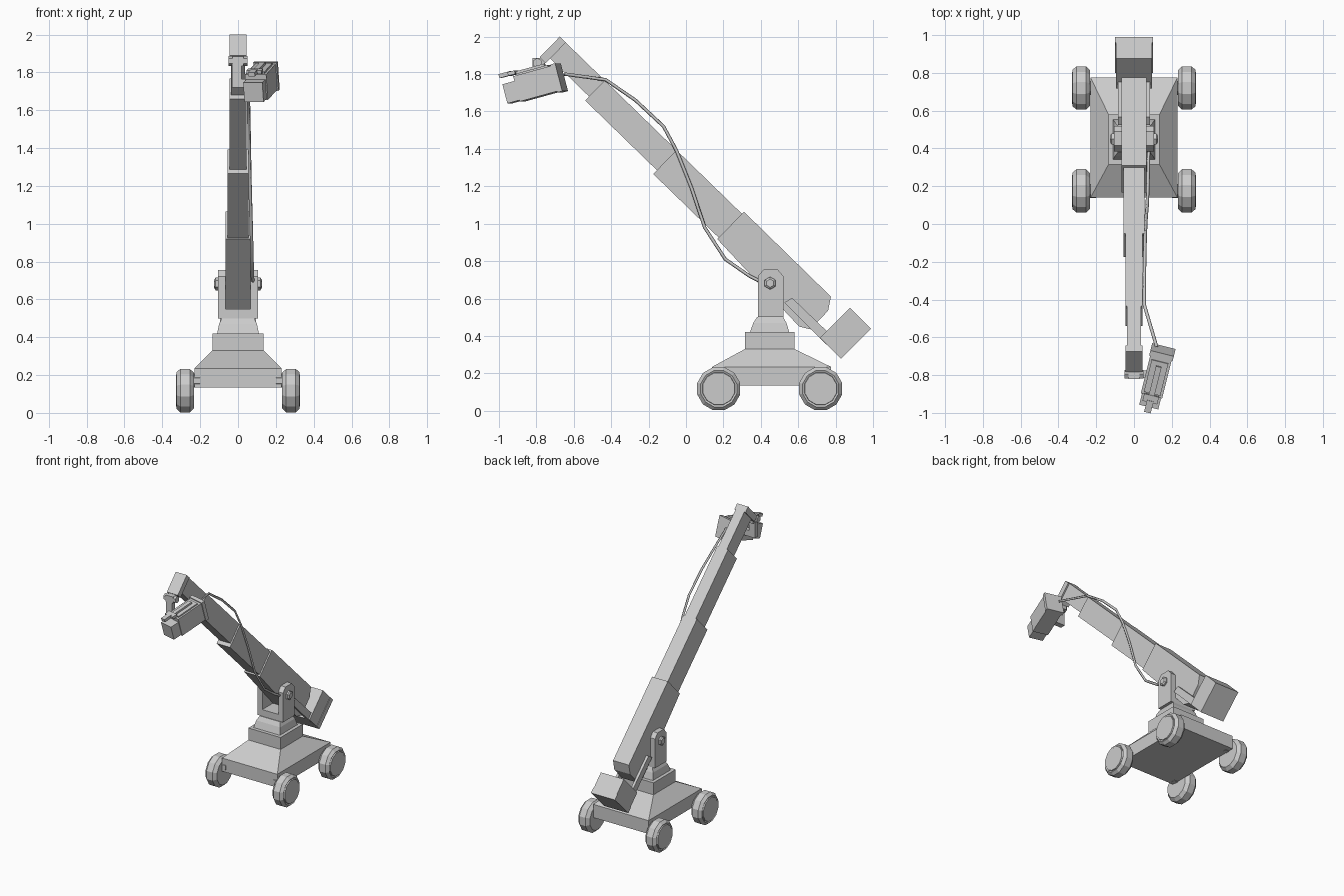
import bpy, bmesh, math
from mathutils import Matrix, Vector

if "Cube" in bpy.data.objects:
    bpy.data.objects.remove(bpy.data.objects["Cube"], do_unlink=True)

GREY = (0.6, 0.6, 0.6, 1)
mat = bpy.data.materials.new("plain grey")
mat.use_nodes = True
mat.diffuse_color = GREY
mat.node_tree.nodes["Principled BSDF"].inputs["Base Color"].default_value = GREY


def finish(name, bm, matrix=None):
    bmesh.ops.recalc_face_normals(bm, faces=bm.faces)
    mesh = bpy.data.meshes.new(name)
    bm.to_mesh(mesh)
    bm.free()
    mesh.materials.append(mat)
    ob = bpy.data.objects.new(name, mesh)
    bpy.context.collection.objects.link(ob)
    if matrix:
        ob.matrix_world = matrix
    return ob


def loft(name, rings, matrix=None):
    """Skin a list of equal-length point rings and cap both ends."""
    bm = bmesh.new()
    rows = [[bm.verts.new(p) for p in ring] for ring in rings]
    n = len(rows[0])
    for a, b in zip(rows, rows[1:]):
        for i in range(n):
            j = (i + 1) % n
            bm.faces.new((a[i], a[j], b[j], b[i]))
    bm.faces.new(rows[0])
    bm.faces.new(rows[-1])
    return finish(name, bm, matrix)


def prism(name, profile, x0, x1):
    """Extrude a (y, z) side profile across x."""
    return loft(name, [[(x, y, z) for y, z in profile] for x in (x0, x1)])


def rect(hx, y0, y1, z):
    return [(-hx, y0, z), (hx, y0, z), (hx, y1, z), (-hx, y1, z)]


def box(name, x, y, z, matrix=None):
    corners = [[(x[0], y[0], h), (x[1], y[0], h), (x[1], y[1], h), (x[0], y[1], h)] for h in z]
    return loft(name, corners, matrix)


def lathe(name, profile, y, z, sides):
    """Turn (x, radius) pairs about an axis parallel to x."""
    rings = []
    for x, r in profile:
        angles = [math.tau * (i + 0.5) / sides for i in range(sides)]
        rings.append([(x, y + r * math.cos(a), z + r * math.sin(a)) for a in angles])
    return loft(name, rings)


# Wheeled base, turntable and neck
loft("chassis", [rect(0.23, 0.14, 0.775, 0.135), rect(0.23, 0.14, 0.775, 0.235),
                 rect(0.135, 0.315, 0.58, 0.33)])
box("turntable", (-0.135, 0.135), (0.315, 0.58), (0.33, 0.42))
loft("neck", [rect(0.11, 0.342, 0.552, 0.42), rect(0.1, 0.36, 0.537, 0.47),
              rect(0.085, 0.38, 0.52, 0.5)])

# Wheels with raised hubs
for side, s in (("left", 1), ("right", -1)):
    for end, y in (("front", 0.175), ("back", 0.72)):
        tyre = [(0.232, 0.096), (0.255, 0.119), (0.305, 0.119), (0.325, 0.1),
                (0.32, 0.09), (0.328, 0.088)]
        lathe(f"{end}_{side}_wheel", [(s * x, r) for x, r in tyre], y, 0.118, 12)
        lathe(f"{end}_{side}_axle", [(s * 0.2, 0.04), (s * 0.24, 0.04)], y, 0.17, 8)

# Yoke and pivot bolts
box("yoke_base", (-0.106, 0.106), (0.385, 0.52), (0.5, 0.55))
prong = [(0.385, 0.55), (0.385, 0.72), (0.415, 0.755), (0.49, 0.755), (0.52, 0.72), (0.52, 0.55)]
for side, s in (("left", 1), ("right", -1)):
    prism(f"{side}_yoke_prong", prong, s * 0.067, s * 0.106)
    lathe(f"{side}_pivot_bolt", [(s * 0.1, 0.034), (s * 0.118, 0.034), (s * 0.126, 0.022)],
          0.45, 0.682, 6)

# Telescopic boom: each section is slimmer, all flush along the top
prism("boom_section_1", [(0.31, 1.064), (0.775, 0.61), (0.76, 0.535), (0.665, 0.435),
                         (0.605, 0.45), (0.167, 0.918)], -0.066, 0.066)
slope = Vector((-0.717, 0.697))
down = Vector((-0.697, -0.717))
tip = Vector((-0.675, 2.0))


def along(back, depth):
    return tuple(tip - slope * back + down * depth)


for number, front, back, depth, half in ((2, 0.87, 1.5, 0.178, 0.056),
                                         (3, 0.335, 1.1, 0.15, 0.046),
                                         (4, 0.01, 0.6, 0.12, 0.036)):
    prism(f"boom_section_{number}", [along(front, 0), along(back, 0), along(back, depth),
                                     along(front, depth)], -half, half)
# Slightly deeper collars give the sections their front caps
prism("tip_plate", [along(0, 0), along(0.045, 0), along(0.045, 0.155), along(0, 0.155)],
      -0.046, 0.046)

# Counterweight on two side bars
for side, s in (("left", 1), ("right", -1)):
    prism(f"{side}_weight_bar", [(0.525, 0.578), (0.567, 0.604), (0.79, 0.39), (0.75, 0.355)],
          s * 0.066, s * 0.085)
prism("counterweight", [(0.877, 0.551), (0.99, 0.438), (0.829, 0.278), (0.717, 0.39)],
      -0.096, 0.096)
prism("counterweight_lip", [(0.96, 0.468), (0.99, 0.438), (0.829, 0.278), (0.8, 0.308)],
      -0.1, 0.1)

# Hanging mount under the boom tip
box("mount_block", (-0.03, 0.03), (-0.82, -0.755), (1.835, 1.885))
box("mount_post", (-0.032, 0.018), (-0.815, -0.775), (1.72, 1.85))
box("mount_foot", (-0.032, 0.08), (-0.815, -0.775), (1.72, 1.765))
for side, s in (("left", 1), ("right", -1)):
    lathe(f"{side}_mount_bolt", [(s * 0.028, 0.026), (s * 0.05, 0.026)], -0.795, 1.86, 6)

# Film camera, yawed outward and tipped down
pose = (Matrix.Translation((0.125, -0.78, 1.752)) @ Matrix.Rotation(math.radians(-14), 4, "Z")
        @ Matrix.Rotation(math.radians(15), 4, "X"))
box("camera_body", (-0.058, 0.058), (-0.12, 0.1), (-0.07, 0.07), pose)
box("camera_back_plate", (-0.064, 0.064), (0.095, 0.122), (-0.077, 0.077), pose)
box("camera_top_plate", (-0.045, 0.045), (-0.105, 0.075), (0.07, 0.08), pose)
box("camera_handle", (-0.015, 0.015), (-0.11, 0.05), (0.08, 0.094), pose)
box("camera_lens_hood", (-0.052, 0.052), (-0.19, -0.12), (-0.062, 0.044), pose)
box("viewfinder", (-0.04, 0.04), (-0.15, -0.11), (0.08, 0.1), pose)
box("viewfinder_eyepiece", (-0.018, 0.018), (-0.205, -0.14), (0.082, 0.104), pose)

# Cable from the camera down to the pivot
path = [(0.12, -0.65, 1.8), (0.055, -0.43, 1.77), (0.055, -0.27, 1.66), (0.058, -0.12, 1.52),
        (0.06, -0.05, 1.39), (0.064, 0.03, 1.19), (0.07, 0.1, 0.98), (0.074, 0.21, 0.81),
        (0.076, 0.34, 0.72), (0.08, 0.42, 0.68)]
curve = bpy.data.curves.new("cable", "CURVE")
curve.dimensions = "3D"
curve.bevel_depth = 0.009
curve.bevel_resolution = 0
curve.use_fill_caps = True
spline = curve.splines.new("POLY")
spline.points.add(len(path) - 1)
for point, co in zip(spline.points, path):
    point.co = (*co, 1)
curve.materials.append(mat)
bpy.context.collection.objects.link(bpy.data.objects.new("cable", curve))
